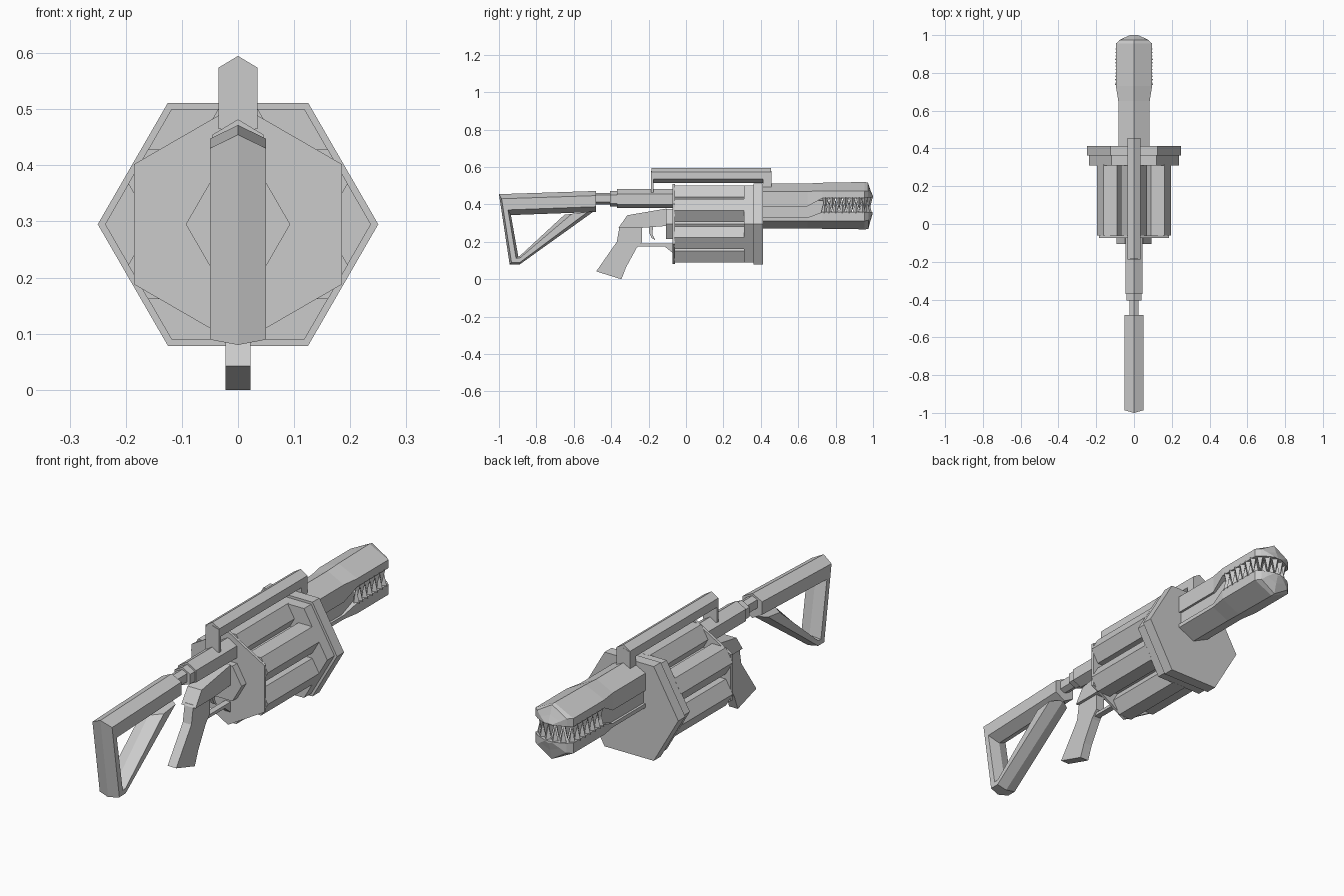
import bpy, bmesh
from math import sin, cos, pi
from mathutils import Vector, Matrix

if "Cube" in bpy.data.objects:
    bpy.data.objects.remove(bpy.data.objects["Cube"])


def finish(name, bm):
    bmesh.ops.recalc_face_normals(bm, faces=bm.faces)
    me = bpy.data.meshes.new(name)
    bm.to_mesh(me)
    bm.free()
    ob = bpy.data.objects.new(name, me)
    bpy.context.collection.objects.link(ob)
    return ob


def loft(name, rings):
    """Skin equal-sized rings of points and cap both ends."""
    bm = bmesh.new()
    vs = [[bm.verts.new(p) for p in r] for r in rings]
    n = len(rings[0])
    for a, b in zip(vs, vs[1:]):
        for i in range(n):
            j = (i + 1) % n
            bm.faces.new((a[i], a[j], b[j], b[i]))
    bm.faces.new(vs[0][::-1])
    bm.faces.new(vs[-1])
    return finish(name, bm)


def hex_prism(name, r, y0, y1, cx=0, cz=0.295, rot=0):
    """Regular six-sided prism along y, rot = angle of first corner."""
    pts = [(cx + r * cos(rot + k * pi / 3), cz + r * sin(rot + k * pi / 3)) for k in range(6)]
    return loft(name, [[(x, y, z) for x, z in pts] for y in (y0, y1)])


def ridge(y, w, bot, low, high, top):
    """Six-sided section with a ridge above and below."""
    return [(0, y, bot), (w, y, low), (w, y, high), (0, y, top), (-w, y, high), (-w, y, low)]


def side_profile(name, pts, w):
    return loft(name, [[(x, y, z) for y, z in pts] for x in (-w, w)])


def frame_bar(name, outer, inner, w):
    """Ridged six-sided bar following an outer and an inner side-view path."""
    rings = []
    for o, i in zip(outer, inner):
        o, i = Vector((0, *o)), Vector((0, *i))
        a, b = o.lerp(i, 0.22), o.lerp(i, 0.75)
        x = Vector((w, 0, 0))
        rings.append([o, a + x, b + x, i, b - x, a - x])
    return loft(name, rings)


# revolving drum: end plates, core and six chambers
hex_prism("drum_front_plate", 0.25, 0.362, 0.413)
hex_prism("drum_front_step", 0.237, 0.31, 0.365)
hex_prism("drum_rear_plate", 0.214, -0.073, -0.06, rot=pi / 6)
hex_prism("drum_rear_hub", 0.093, -0.107, -0.07)
hex_prism("drum_core", 0.12, -0.065, 0.32)
for k in range(6):
    a = pi / 6 + k * pi / 3
    hex_prism(f"chamber_{k + 1}", 0.07, -0.062, 0.315,
              0.145 * cos(a), 0.295 + 0.145 * sin(a), a + pi / 6)

# barrel core behind the mouth
loft("barrel_core", [ridge(y, 0.072, 0.30, 0.32, 0.42, 0.44) for y in (0.40, 0.735)])

# upper and lower jaw shells: y, half width, bite edge, shoulder, ridge
upper = [(0.405, 0.083, 0.39, 0.47, 0.512), (0.65, 0.083, 0.39, 0.47, 0.512),
         (0.73, 0.096, 0.434, 0.472, 0.516), (0.955, 0.096, 0.434, 0.472, 0.52),
         (0.973, 0.075, 0.436, 0.472, 0.517), (0.987, 0.05, 0.437, 0.458, 0.475),
         (1.0, 0.02, 0.438, 0.441, 0.444)]
lower = [(0.405, 0.083, 0.33, 0.312, 0.272), (0.65, 0.083, 0.33, 0.312, 0.272),
         (0.73, 0.096, 0.36, 0.312, 0.27), (0.955, 0.096, 0.36, 0.312, 0.267),
         (0.975, 0.075, 0.36, 0.315, 0.268), (0.987, 0.05, 0.36, 0.335, 0.315),
         (0.998, 0.02, 0.36, 0.355, 0.35)]
for name, secs in (("upper_jaw", upper), ("lower_jaw", lower)):
    loft(name, [[(-w, y, e), (-w, y, s), (0, y, r), (w, y, s), (w, y, e)]
                for y, w, e, s, r in secs])

# teeth spaced along the jaw outline
path = [Vector(p) for p in ((0, 0.98), (0.05, 0.968), (0.082, 0.94), (0.082, 0.74))]


def along(d):
    for a, b in zip(path, path[1:]):
        seg = (b - a).length
        if d <= seg:
            return a.lerp(b, d / seg)
        d -= seg
    return path[-1]


for name, start, base, tip in (("upper_teeth", 0, 0.438, 0.368), ("lower_teeth", 0.018, 0.355, 0.425)):
    bm = bmesh.new()
    for k in range(9):
        p = along(start + k * 0.036)
        for s in (-1, 1):
            if p.x == 0 and s < 0:
                continue
            m = Matrix.Translation((s * p.x, p.y, (base + tip) / 2))
            if tip < base:
                m = m @ Matrix.Rotation(pi, 4, 'X')
            bmesh.ops.create_cone(bm, cap_ends=True, segments=4, radius1=0.018, radius2=0,
                                  depth=abs(tip - base), matrix=m)
    finish(name, bm)

# top rail with its two posts
loft("top_rail", [ridge(y, 0.035, 0.515, 0.535, 0.574, 0.595) for y in (-0.185, 0.455)])
loft("rail_rear_post", [ridge(y, 0.035, 0.46, 0.465, 0.57, 0.58) for y in (-0.187, -0.175)])
loft("rail_front_post", [ridge(y, 0.035, 0.48, 0.485, 0.57, 0.58) for y in (0.412, 0.456)])

# receiver and stock tube
loft("receiver", [ridge(y, 0.045, 0.38, 0.40, 0.455, 0.482) for y in (-0.37, -0.065)])
loft("receiver_collar", [ridge(y, 0.04, 0.39, 0.405, 0.45, 0.472) for y in (-0.405, -0.365)])
loft("stock_tube", [ridge(y, 0.025, 0.40, 0.412, 0.45, 0.462) for y in (-0.50, -0.40)])

# triangular stock
frame_bar("stock_top_bar", [(-1, 0.455), (-0.482, 0.472)], [(-0.936, 0.343), (-0.482, 0.36)], 0.05)
frame_bar("stock_frame", [(-1, 0.455), (-0.943, 0.08), (-0.888, 0.08), (-0.49, 0.365)],
          [(-0.936, 0.343), (-0.897, 0.123), (-0.888, 0.125), (-0.65, 0.345)], 0.05)

# grip, frame block, guard and trigger
side_profile("frame_block", [(-0.36, 0.275), (-0.315, 0.342), (-0.105, 0.378),
                             (-0.105, 0.285), (-0.235, 0.275)], 0.036)
side_profile("grip", [(-0.355, 0.285), (-0.235, 0.285), (-0.235, 0.20), (-0.265, 0.165),
                      (-0.32, 0.065), (-0.345, 0.0), (-0.48, 0.042), (-0.37, 0.20)], 0.022)
side_profile("trigger_guard", [(-0.265, 0.19), (-0.068, 0.19), (-0.068, 0.138),
                               (-0.115, 0.176), (-0.265, 0.176)], 0.014)
side_profile("trigger", [(-0.20, 0.29), (-0.175, 0.29), (-0.18, 0.24), (-0.165, 0.21),
                         (-0.185, 0.222), (-0.197, 0.25)], 0.008)
